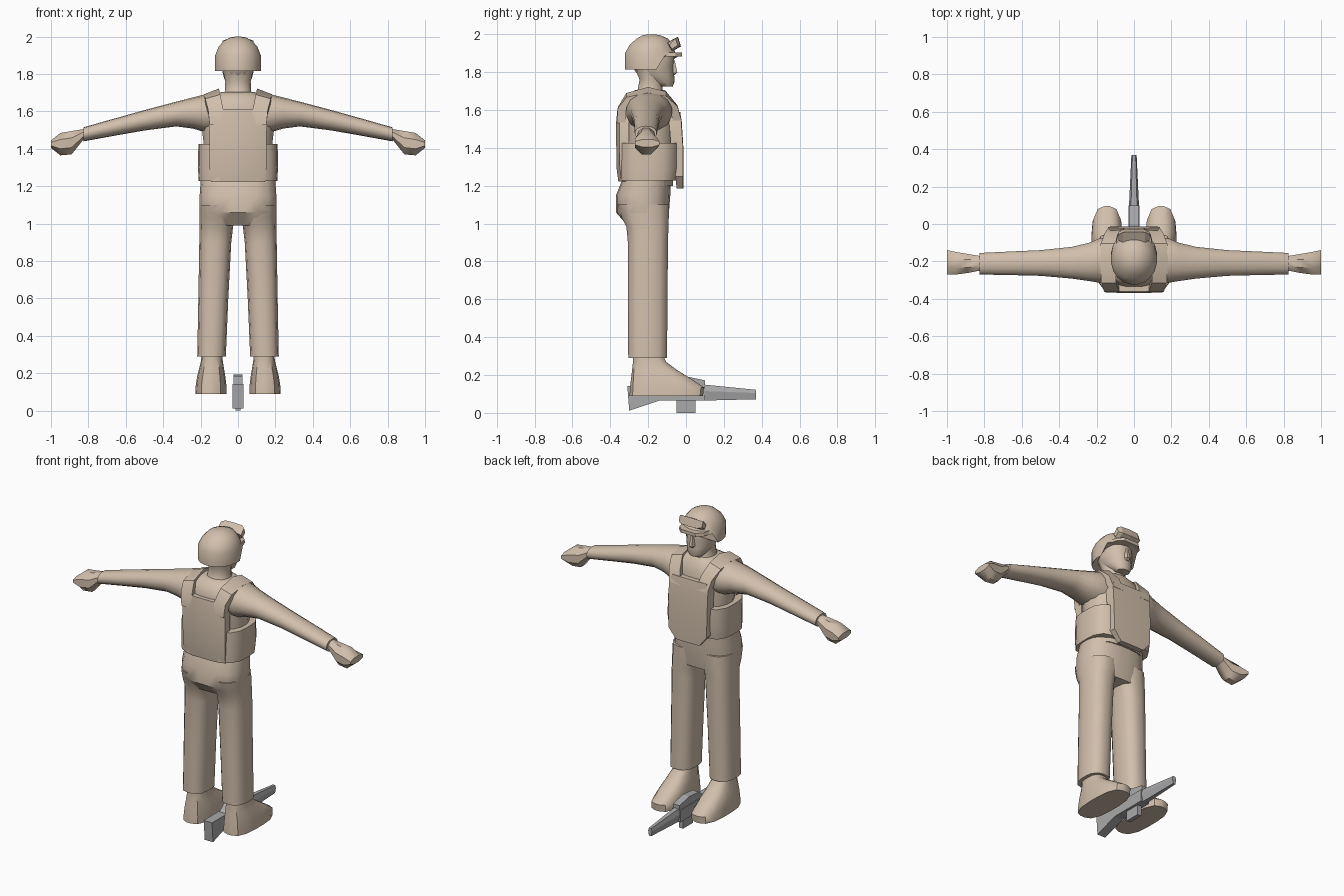
import bpy, bmesh, math
from mathutils import Vector


def material(name, rgb):
    m = bpy.data.materials.new(name)
    m.diffuse_color = (*rgb, 1)
    return m


TAN = material("tan cloth", (0.64, 0.52, 0.41))
GREY = material("gun grey", (0.40, 0.40, 0.41))


def finish(name, bm, mat, mirror=False, angle=40):
    bmesh.ops.recalc_face_normals(bm, faces=bm.faces)
    me = bpy.data.meshes.new(name)
    bm.to_mesh(me)
    bm.free()
    me.materials.append(mat)
    ob = bpy.data.objects.new(name, me)
    bpy.context.collection.objects.link(ob)
    if mirror:
        ob.modifiers.new("mirror", "MIRROR").use_mirror_merge = False
    if angle:
        bpy.ops.object.select_all(action="DESELECT")
        ob.select_set(True)
        bpy.context.view_layer.objects.active = ob
        bpy.ops.object.shade_smooth_by_angle(angle=math.radians(angle))
    return ob


def loft(name, rings, mat=TAN, mirror=False, angle=40):
    """Skin a list of equal-length point rings and cap both ends."""
    bm = bmesh.new()
    vs = [[bm.verts.new(p) for p in r] for r in rings]
    n = len(vs[0])
    for a, b in zip(vs, vs[1:]):
        for i in range(n):
            j = (i + 1) % n
            bm.faces.new((a[i], a[j], b[j], b[i]))
    bm.faces.new(vs[0])
    bm.faces.new(vs[-1])
    return finish(name, bm, mat, mirror, angle)


def oval(a0, a1, b0, b1, n=16, p=2.4):
    """Rounded outline filling the given bounds."""
    out = []
    for i in range(n):
        t = 2 * math.pi * (i + 0.5) / n
        c, s = math.cos(t), math.sin(t)
        k = (abs(c) ** p + abs(s) ** p) ** (-1 / p)
        out.append((c * k, s * k))
    ma, mb = max(q[0] for q in out), max(q[1] for q in out)
    return [((a0 + a1) / 2 + (a1 - a0) / 2 * u / ma,
             (b0 + b1) / 2 + (b1 - b0) / 2 * v / mb) for u, v in out]


def up(z, x0, x1, y0, y1, n=16, p=2.4):
    return [(x, y, z) for x, y in oval(x0, x1, y0, y1, n, p)]


def across(x, z0, z1, y0, y1, n=14, p=2.2):
    return [(x, y, z) for y, z in oval(y0, y1, z0, z1, n, p)]


def slab(name, outline, w_back, w_front, mat=GREY):
    """Side (y, z) outline given thickness along x, tapering from back to front."""
    ys = [p[0] for p in outline]
    lo, hi = min(ys), max(ys)
    def w(y):
        return w_back + (w_front - w_back) * (y - lo) / (hi - lo)
    return loft(name, [[(s * w(y), y, z) for y, z in outline] for s in (-1, 1)], mat, angle=0)


# Torso and hips
loft("torso", [up(z, -w, w, a, b) for z, w, a, b in (
    (1.20, 0.19, -0.32, -0.07), (1.40, 0.18, -0.32, -0.06), (1.52, 0.195, -0.335, -0.055),
    (1.62, 0.19, -0.335, -0.065), (1.68, 0.15, -0.31, -0.09), (1.705, 0.085, -0.27, -0.11))])
loft("hips", [up(z, -w, w, a, b, 20, 2.8) for z, w, a, b in (
    (0.99, 0.195, -0.31, -0.10), (1.06, 0.205, -0.37, -0.09), (1.15, 0.205, -0.37, -0.083),
    (1.25, 0.198, -0.33, -0.08))])

# Trouser legs
loft("trouser_leg", [up(z, x0, x1, a, b, 16, 2.8) for z, x0, x1, a, b in (
    (0.29, 0.065, 0.218, -0.305, -0.10), (0.60, 0.052, 0.212, -0.307, -0.098),
    (0.90, 0.036, 0.207, -0.307, -0.095), (0.985, 0.026, 0.205, -0.315, -0.093),
    (1.03, 0.005, 0.205, -0.34, -0.091), (1.10, 0.002, 0.204, -0.36, -0.09))], mirror=True)

# Boots
loft("boot", [up(z, x0, x1, a, b, 16, 3) for z, x0, x1, a, b in (
    (0.09, 0.062, 0.228, -0.298, 0.09), (0.135, 0.062, 0.226, -0.296, 0.095),
    (0.185, 0.068, 0.218, -0.29, 0.02), (0.225, 0.075, 0.208, -0.285, -0.045),
    (0.27, 0.082, 0.197, -0.28, -0.105), (0.34, 0.086, 0.192, -0.28, -0.14))], mirror=True)

# Arms and fists
loft("sleeve", [across(*r) for r in (
    (0.10, 1.48, 1.69, -0.30, -0.08), (0.18, 1.49, 1.69, -0.315, -0.075),
    (0.24, 1.508, 1.675, -0.305, -0.10), (0.33, 1.52, 1.652, -0.292, -0.122),
    (0.50, 1.498, 1.607, -0.277, -0.14), (0.66, 1.47, 1.562, -0.273, -0.147),
    (0.825, 1.44, 1.515, -0.27, -0.155))], mirror=True)
loft("fist", [across(*r, 8, 2.6) for r in (
    (0.80, 1.452, 1.51, -0.25, -0.17), (0.83, 1.445, 1.505, -0.25, -0.17),
    (0.89, 1.37, 1.495, -0.262, -0.16), (0.95, 1.365, 1.485, -0.27, -0.15),
    (1.00, 1.405, 1.445, -0.27, -0.14))], mirror=True)

# Neck, head and nose
loft("neck", [up(z, -w, w, a, b, 12) for z, w, a, b in (
    (1.66, 0.085, -0.28, -0.10), (1.71, 0.07, -0.255, -0.125),
    (1.76, 0.068, -0.245, -0.125), (1.82, 0.08, -0.27, -0.12))])
loft("head", [up(z, -w, w, a, b, 14, 2.2) for z, w, a, b in (
    (1.725, 0.042, -0.14, -0.07), (1.745, 0.058, -0.18, -0.062), (1.78, 0.075, -0.25, -0.062),
    (1.83, 0.088, -0.285, -0.066), (1.88, 0.09, -0.285, -0.062), (1.93, 0.085, -0.27, -0.09))])
loft("nose", [[(-w, -0.08, z), (w, -0.08, z), (w * 0.5, y, z), (-w * 0.5, y, z)]
              for z, w, y in ((1.785, 0.016, -0.06), (1.797, 0.022, -0.046), (1.865, 0.012, -0.06))], angle=0)

# Helmet shell: low at the sides and back, cut up over the face
shell = []
for z, w, a, b in ((1.815, 0.123, -0.322, -0.035), (1.90, 0.122, -0.323, -0.055),
                   (1.945, 0.104, -0.297, -0.07), (1.978, 0.075, -0.26, -0.095),
                   (1.995, 0.042, -0.23, -0.135), (2.0, 0.015, -0.20, -0.165)):
    ring = up(z, -w, w, a, b, 20, 2.1)
    if z < 1.85:
        ring = [(x, y, 1.887 if y > -0.15 else z) for x, y, z in ring]
    shell.append(ring)
loft("helmet", shell, angle=50)
loft("helmet_brim", [[(-w, -0.12, z), (w, -0.12, z), (w * 0.85, -0.055, z), (w * 0.5, -0.022, z),
                      (-w * 0.5, -0.022, z), (-w * 0.85, -0.055, z)]
                     for z, w in ((1.884, 0.105), (1.905, 0.10))], angle=0)

# Goggles pushed up on the helmet
loft("goggles", [[(x, -0.10 + 0.01 * c, 1.957 - 0.01 * c), (x, -0.042 - 0.012 * c, 1.988 - 0.008 * c),
                  (x, -0.027 - 0.014 * c, 1.936 + 0.006 * c), (x, -0.074, 1.91 + 0.01 * c)]
                 for x, c in ((-0.083, 1.2), (-0.06, 0.2), (0, 0), (0.06, 0.2), (0.083, 1.2))], angle=0)

# Vest: waist band, back and front panels
loft("waist_band", [up(z, -w, w, a, b, 20, 3.6) for z, w, a, b in (
    (1.228, 0.210, -0.358, -0.045), (1.30, 0.214, -0.36, -0.035), (1.425, 0.212, -0.358, -0.035))])


def panel(name, rows, bow):
    """Bowed plate from rows of (z, half width, inner y, outer y)."""
    return loft(name, [[(-w, a, z), (-w, b - bow, z), (-w * 0.55, b - bow * 0.2, z),
                        (w * 0.55, b - bow * 0.2, z), (w, b - bow, z), (w, a, z)]
                       for z, w, a, b in rows], angle=30)


panel("back_panel", ((1.222, 0.145, -0.30, -0.362), (1.30, 0.152, -0.30, -0.372),
                     (1.53, 0.154, -0.30, -0.374), (1.612, 0.125, -0.30, -0.366)), -0.022)
panel("front_panel", ((1.185, 0.085, -0.05, -0.013), (1.25, 0.137, -0.055, -0.012),
                      (1.42, 0.14, -0.08, -0.014), (1.54, 0.14, -0.09, -0.022),
                      (1.59, 0.125, -0.09, -0.03)), 0.003)

# Vest shoulder straps: (y, z, middle x) along the path, each cut facing the chest
strap = []
for y, z, x in ((-0.366, 1.53, 0.112), (-0.36, 1.615, 0.12), (-0.315, 1.69, 0.135),
                (-0.20, 1.722, 0.142), (-0.105, 1.698, 0.138), (-0.045, 1.625, 0.115),
                (-0.022, 1.54, 0.098)):
    d = (Vector((0, -0.19, 1.54)) - Vector((0, y, z))).normalized() * 0.045
    drop = 0.03 * max(0, (z - 1.6) / 0.12)
    strap.append([(x - 0.04, y, z), (x + 0.04, y, z - drop),
                  (x + 0.04, y + d.y, z + d.z - drop), (x - 0.04, y + d.y, z + d.z)])
loft("shoulder_strap", strap, mirror=True, angle=30)

# Rifle lying between the boots
slab("rifle_body", ((-0.31, 0.142), (-0.30, 0.012), (-0.14, 0.065), (0.10, 0.065), (0.10, 0.142)), 0.03, 0.03)
slab("rifle_rail", ((-0.16, 0.14), (-0.10, 0.185), (0.0, 0.193), (0.10, 0.172), (0.10, 0.14)), 0.024, 0.024)
slab("rifle_magazine", ((-0.05, 0.0), (0.05, 0.0), (0.05, 0.07), (-0.05, 0.07)), 0.014, 0.014)
loft("rifle_barrel", [[(-w * 0.6, y, z0), (w * 0.6, y, z0), (w, y, (z0 + z1) / 2 + 0.008),
                       (w * 0.6, y, z1), (-w * 0.6, y, z1), (-w, y, (z0 + z1) / 2 + 0.008)]
                      for y, w, z0, z1 in ((0.09, 0.027, 0.065, 0.15), (0.37, 0.014, 0.072, 0.122))],
     GREY, angle=0)
